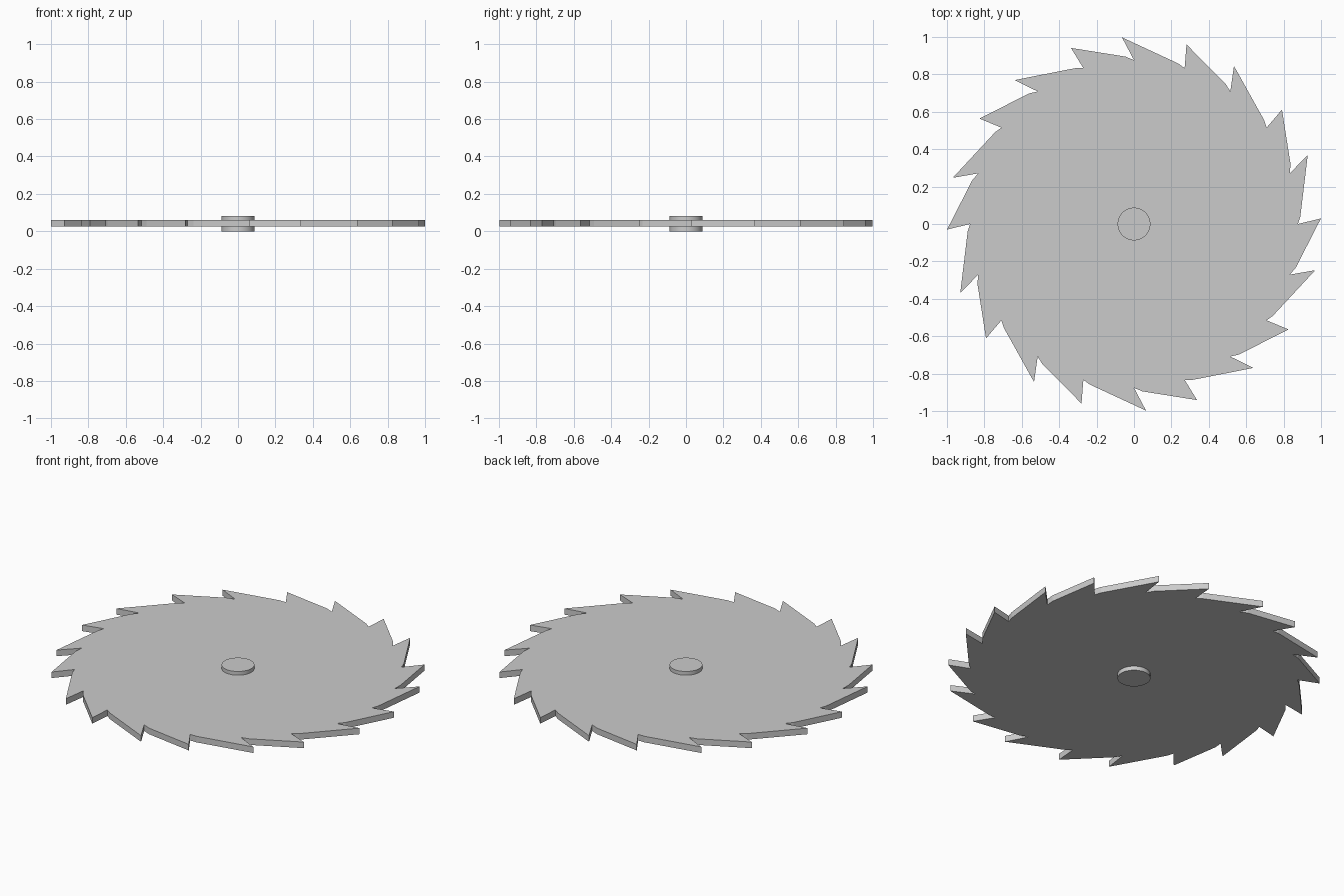
import bpy, bmesh
from math import cos, sin, radians

if "Cube" in bpy.data.objects:
    bpy.data.objects.remove(bpy.data.objects["Cube"])

Z0, Z1 = 0.025, 0.061   # blade underside and top
HUB_R, HUB_H = 0.088, 0.083


def extruded(name, outline, z0, z1):
    """Solid prism from a closed counter-clockwise outline."""
    bm = bmesh.new()
    face = bm.faces.new([bm.verts.new((x, y, z0)) for x, y in outline])
    top = bmesh.ops.extrude_face_region(bm, geom=[face])["geom"]
    for v in top:
        if isinstance(v, bmesh.types.BMVert):
            v.co.z = z1
    bmesh.ops.recalc_face_normals(bm, faces=bm.faces)
    mesh = bpy.data.meshes.new(name)
    bm.to_mesh(mesh)
    bm.free()
    obj = bpy.data.objects.new(name, mesh)
    bpy.context.collection.objects.link(obj)
    return obj


def polar(r, deg):
    return r * cos(radians(deg)), r * sin(radians(deg))


# Blade: two alternating hooked teeth (tip, notch, gullet step), ten times round
pair = [(1.0, 1.7), (0.876, 0.0), (0.89, 2.5),
        (1.0, 21.7), (0.876, 18.0), (0.896, 20.9)]
outline = [polar(r, a + 36 * k) for k in range(10) for r, a in pair]
extruded("saw_blade", outline, Z0, Z1)

# Hub: short round boss standing out on both faces
hub = extruded("hub", [polar(HUB_R, 360 * i / 32) for i in range(32)], 0.0, HUB_H)
bpy.context.view_layer.objects.active = hub
hub.select_set(True)
bpy.ops.object.shade_smooth_by_angle()
